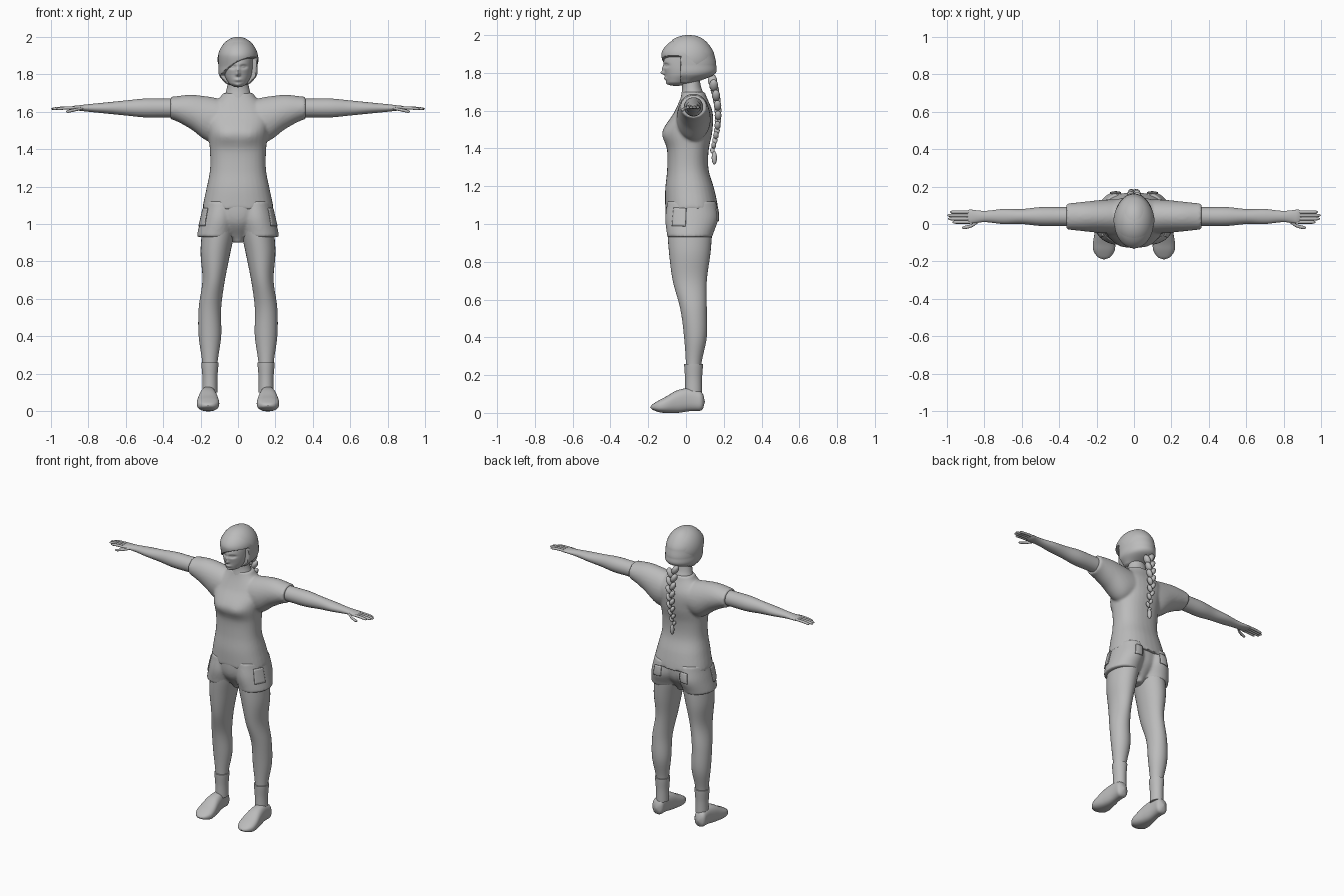
import bpy, bmesh, math
from mathutils import Vector

if "Cube" in bpy.data.objects:
    bpy.data.objects.remove(bpy.data.objects["Cube"])

shade = (.5, .5, .5, 1)
grey = bpy.data.materials.new("plain_grey")
grey.use_nodes = True
grey.diffuse_color = shade
grey.node_tree.nodes["Principled BSDF"].inputs["Base Color"].default_value = shade


def sample(values, t):
    """Smooth value at t along evenly spaced control values, or a constant."""
    if not isinstance(values, tuple):
        return values
    last = len(values) - 1
    i = min(int(t * last), last - 1)
    u = t * last - i
    before, here, after, beyond = (values[max(0, min(last, i + k))] for k in (-1, 0, 1, 2))
    slope_here, slope_after = (after - before) / 2, (beyond - here) / 2
    rise = after - here
    return (here + slope_here * u + (3 * rise - 2 * slope_here - slope_after) * u * u
            + (slope_here + slope_after - 2 * rise) * u ** 3)


def rounding(t, start_cap, end_cap):
    """Radius factor that closes the ends of a tube like a dome."""
    scale = 1
    for distance, cap in ((t, start_cap), (1 - t, end_cap)):
        if distance < cap:
            scale *= math.sqrt(max(0, 1 - (1 - distance / cap) ** 2))
    return max(scale, .02)


def loft(bm, axis, start, end, centre_a, centre_b, radius_a, radius_b,
         sides=32, steps=32, power=2, caps=(0, 0)):
    """Tube along an axis; a and b are the two other axes in order."""
    loops = []
    for step in range(steps + 1):
        t = step / steps
        along = start + (end - start) * t
        dome = rounding(t, *caps)
        loop = []
        for k in range(sides):
            angle = math.tau * k / sides
            c, s = math.cos(angle), math.sin(angle)
            a = sample(centre_a, t) + dome * sample(radius_a, t) * math.copysign(abs(c) ** (2 / power), c)
            b = sample(centre_b, t) + dome * sample(radius_b, t) * math.copysign(abs(s) ** (2 / power), s)
            places = {"x": (along, a, b), "y": (a, along, b), "z": (a, b, along)}
            loop.append(bm.verts.new(places[axis]))
        loops.append(loop)
    for low, high in zip(loops, loops[1:]):
        for k in range(sides):
            bm.faces.new((low[k - 1], low[k], high[k], high[k - 1]))
    bm.faces.new(loops[0])
    bm.faces.new(loops[-1])


def finish(name, bm, mirror=False, fuse=False):
    bmesh.ops.recalc_face_normals(bm, faces=bm.faces)
    mesh = bpy.data.meshes.new(name)
    bm.to_mesh(mesh)
    bm.free()
    mesh.materials.append(grey)
    ob = bpy.data.objects.new(name, mesh)
    bpy.context.collection.objects.link(ob)
    bpy.ops.object.select_all(action="DESELECT")
    ob.select_set(True)
    bpy.context.view_layer.objects.active = ob
    bpy.ops.object.shade_smooth_by_angle(angle=math.radians(50))
    if mirror:
        ob.modifiers.new("mirror", "MIRROR").use_mirror_merge = False
    if fuse:
        # merge overlapping pieces into one cloth surface
        remesh = ob.modifiers.new("fuse", "REMESH")
        remesh.mode, remesh.voxel_size, remesh.use_smooth_shade = "VOXEL", .008, True
        soften = ob.modifiers.new("soften", "SMOOTH")
        soften.factor, soften.iterations = .5, 5
    return ob


def paired_part(name, axis, start, end, *channels, **options):
    bm = bmesh.new()
    loft(bm, axis, start, end, *channels, **options)
    return finish(name, bm, mirror=True)


def ellipsoid(bm, centre, radii, tilt=0, sides=12):
    made = bmesh.ops.create_uvsphere(bm, u_segments=sides, v_segments=sides, radius=1)["verts"]
    c, s = math.cos(tilt), math.sin(tilt)
    for v in made:
        x, y, z = (value * radius for value, radius in zip(v.co, radii))
        v.co = Vector((x * c - z * s, y, x * s + z * c)) + Vector(centre)


def push(bm, x, y, z, width, height, forward):
    """Softly sculpt a bump or hollow on the front."""
    for v in bm.verts:
        falloff = ((v.co.x - x) / width) ** 2 + ((v.co.z - z) / height) ** 2 + ((v.co.y - y) / .04) ** 2
        v.co.y -= forward * math.exp(-falloff)


# Shirt: torso and draped sleeves
bm = bmesh.new()
loft(bm, "z", 1.08, 1.7, centre_a=0, centre_b=(.03, .02, .01, .01, .01, .04, .04),
     radius_a=(.19, .17, .15, .15, .16, .17, .08),
     radius_b=(.14, .13, .11, .11, .13, .1, .06), power=2.3)
for side in (1, -1):
    push(bm, side * .07, -.12, 1.47, width=.06, height=.04, forward=.01)
    loft(bm, "x", side * .05, side * .36, centre_a=.04, centre_b=(1.56, 1.56, 1.6, 1.62),
         radius_a=(.09, .09, .08, .07), radius_b=(.1, .12, .09, .06))
finish("shirt", bm, fuse=True)

# Shorts: two wide legs joined by the pelvis
bm = bmesh.new()
for side in (1, -1):
    loft(bm, "z", .93, 1.12, centre_a=(side * .12, side * .1, side * .09), centre_b=(.02, .03, .03),
         radius_a=(.1, .1, .09), radius_b=(.12, .14, .13))
loft(bm, "z", .9, 1.12, centre_a=0, centre_b=.02, radius_a=(.03, .13, .18), radius_b=(.05, .12, .13))
shorts = finish("shorts", bm, fuse=True)


def patch(name, centre, across, width, height):
    """Thin cloth plate that hugs the shorts."""
    bm = bmesh.new()
    bmesh.ops.create_grid(bm, x_segments=8, y_segments=8, size=1)
    for v in bm.verts:
        v.co = Vector(centre) + Vector(across) * v.co.x * width + Vector((0, 0, v.co.y * height))
    ob = finish(name, bm, mirror=True)
    hug = ob.modifiers.new("hug", "SHRINKWRAP")
    hug.target, hug.offset = shorts, .003
    thickness = ob.modifiers.new("thickness", "SOLIDIFY")
    thickness.thickness, thickness.offset = .006, 0


patch("back_pockets", centre=(.1, .2, 1.05), across=(1, 0, 0), width=.04, height=.04)
patch("side_pockets", centre=(.2, -.04, 1.04), across=(.5, .9, 0), width=.04, height=.05)

# Legs, socks and shoes
paired_part("legs", "z", .1, 1, centre_a=(.15, .15, .15, .15, .13, .12, .1),
            centre_b=(.04, .04, .05, .04, .02, .02, .02),
            radius_a=(.04, .04, .06, .06, .06, .08, .09),
            radius_b=(.04, .04, .06, .07, .09, .11, .12))
paired_part("socks", "z", .1, .26, centre_a=.15, centre_b=.04,
            radius_a=(.04, .04, .046), radius_b=(.045, .045, .05))
paired_part("shoes", "y", .1, -.19, centre_a=.16, centre_b=(.06, .07, .06, .04, .03),
            radius_a=(.04, .04, .05, .06, .05), radius_b=(.05, .06, .06, .04, .02),
            power=2.5, caps=(.1, .2))

# Arms, hands and fingers
paired_part("arms", "x", .3, .9, centre_a=.04, centre_b=1.62,
            radius_a=(.05, .05, .05, .04, .04, .03, .04),
            radius_b=(.05, .05, .05, .04, .03, .02, .01), caps=(0, .03))
bm = bmesh.new()
finger = dict(radius_a=.009, radius_b=.008, sides=12, caps=(.2, .2))
for i in range(4):
    loft(bm, "x", .86, 1 - .01 * (i - 1.7) ** 2, centre_a=.01 + .018 * i, centre_b=(1.62, 1.62, 1.615), **finger)
loft(bm, "x", .82, .92, centre_a=(.02, -.01, -.02), centre_b=(1.62, 1.61, 1.6), **finger)
finish("fingers", bm, mirror=True)

# Neck and head, with softly sculpted features
bm = bmesh.new()
loft(bm, "z", 1.65, 1.8, centre_a=0, centre_b=(.04, .03, .02), radius_a=(.08, .06, .05), radius_b=(.07, .05, .05))
finish("neck", bm)
bm = bmesh.new()
loft(bm, "z", 1.73, 1.97, centre_a=0, centre_b=(-.05, -.02, 0, .01, .01),
     radius_a=(.04, .07, .08, .08, .06), radius_b=(.05, .09, .12, .11, .07),
     sides=96, steps=80, caps=(.1, .2))
push(bm, 0, -.11, 1.8, width=.01, height=.01, forward=.02)
push(bm, 0, -.11, 1.82, width=.01, height=.02, forward=.01)
push(bm, 0, -.11, 1.77, width=.02, height=.01, forward=.01)
push(bm, 0, -.1, 1.74, width=.02, height=.01, forward=.01)
for side in (1, -1):
    push(bm, side * .03, -.11, 1.84, width=.02, height=.01, forward=-.015)
    push(bm, side * .03, -.11, 1.84, width=.01, height=.005, forward=.008)
finish("head", bm)

# Hair: sinks into the head where the face opens below a slanted fringe
bm = bmesh.new()
loft(bm, "z", 1.74, 2, centre_a=0, centre_b=(0, .02, .02, .01, .01, .02),
     radius_a=(.06, .1, .105, .105, .1, .09), radius_b=(.04, .13, .14, .14, .13, .12),
     sides=96, steps=96, caps=(.05, .4))
for v in bm.verts:
    fringe = 1.87 + v.co.x / 2 - 3 * v.co.x ** 2
    inside = min(fringe - v.co.z, -.03 - v.co.y)
    sink = .3 * max(0, min(1, inside / .01))
    v.co.x *= 1 - sink
    v.co.y *= 1 - sink
finish("hair", bm)

# Smooth crown, ending in a slanted edge from the forehead to the nape
bm = bmesh.new()
ellipsoid(bm, (0, .01, 1.87), (.11, .14, .13), sides=64)
bmesh.ops.bisect_plane(bm, geom=bm.verts[:] + bm.edges[:] + bm.faces[:], plane_co=(0, 0, 1.9),
                       plane_no=(0, -1, -1), clear_outer=True)
finish("crown_hair", bm)

# Braid: alternating lobes shrinking towards a tuft
bm = bmesh.new()
lobes = 15
for i in range(lobes):
    t = i / (lobes - 1)
    side = 1 if i % 2 else -1
    size = 1 - t / 2
    y = .14 + .03 * math.sin(math.pi * t)
    ellipsoid(bm, (side * .017 * size, y, 1.76 - .37 * t),
              (.02 * size, .024 * size, .036 * size), tilt=-side / 2)
ellipsoid(bm, (0, .15, 1.35), (.013, .014, .035))
finish("braid", bm)
